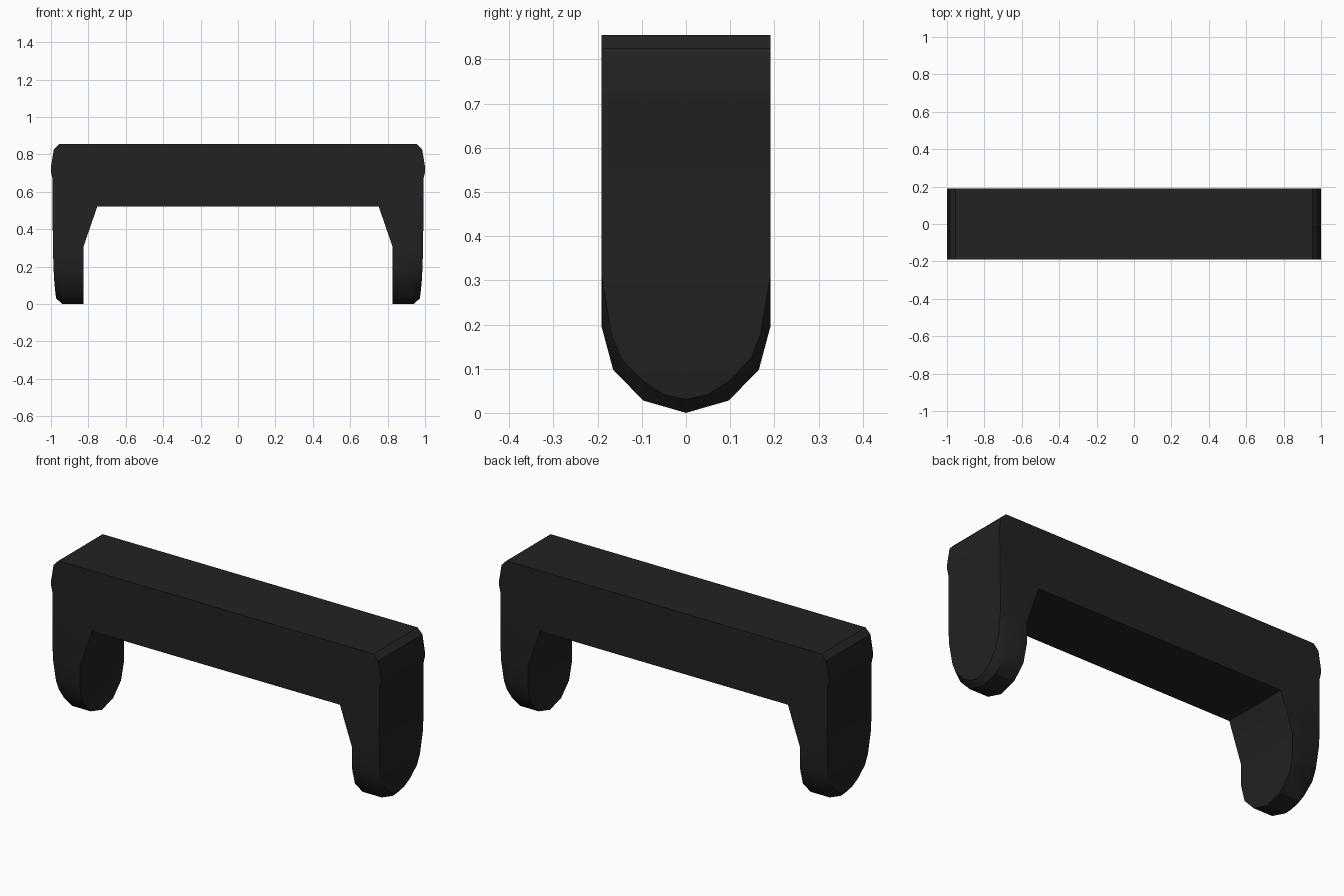
import bpy, bmesh

cube = bpy.data.objects.get("Cube")
if cube:
    bpy.data.objects.remove(cube, do_unlink=True)

DEPTH = 0.191      # half depth
INNER, RIM, SPLIT = 0.825, 0.94, 0.31

# Outer side and underside of one half, from top centre round to bottom centre (x, z)
outer = [(0, 0.855), (0.955, 0.855), (0.985, 0.825), (1.0, 0.735), (1.0, 0.705), (0.992, 0.67), (0.99, SPLIT)]
under = [(RIM, SPLIT), (INNER, SPLIT), (0.752, 0.522), (0, 0.522)]

# Rounded foot: outline of the thick rim, and of the slightly smaller outer face (y, z)
rim_half = [(DEPTH, SPLIT), (DEPTH, 0.195), (0.165, 0.098), (0.097, 0.028), (0.048, 0.014)]
face_half = [(DEPTH, SPLIT), (0.169, 0.18), (0.148, 0.125), (0.095, 0.07), (0.05, 0.042)]


def full_outline(half, bottom):
    return half + [(0, bottom)] + [(-y, z) for y, z in reversed(half)]


def face_x(z):
    # The outer face leans gently inward towards the foot
    t = (SPLIT - z) / SPLIT
    return 0.99 - 0.009 * t - 0.015 * t ** 4


bm = bmesh.new()


def add_face(points):
    bm.faces.new([bm.verts.new(p) for p in points])


def bridge(ring_a, ring_b):
    for i in range(len(ring_a) - 1):
        add_face([ring_a[i], ring_a[i + 1], ring_b[i + 1], ring_b[i]])


for side in (1, -1):
    # Crossbar and upper leg
    profile = outer + under
    front = [(side * x, -DEPTH, z) for x, z in profile]
    back = [(side * x, DEPTH, z) for x, z in profile]
    add_face(front)
    add_face(back)
    for strip in (slice(0, len(outer)), slice(len(outer) + 1, None)):
        bridge(front[strip], back[strip])

    # Rounded foot
    rim_line = full_outline(rim_half, 0)
    inner_ring = [(side * INNER, y, z) for y, z in rim_line]
    rim_ring = [(side * RIM, y, z) for y, z in rim_line]
    face_ring = [(side * face_x(z), y, z) for y, z in full_outline(face_half, 0.03)]
    add_face(inner_ring)
    bridge(inner_ring, rim_ring)
    bridge(rim_ring, face_ring)

    # Outer face of the foot, in level bands
    n = len(face_ring)
    for i in range(n // 2 - 1):
        add_face([face_ring[i], face_ring[i + 1], face_ring[n - 2 - i], face_ring[n - 1 - i]])
    add_face(face_ring[n // 2 - 1:n // 2 + 2])

bmesh.ops.remove_doubles(bm, verts=bm.verts[:], dist=0.0005)
bmesh.ops.recalc_face_normals(bm, faces=bm.faces[:])

mesh = bpy.data.meshes.new("bracket_handle")
bm.to_mesh(mesh)
bm.free()
handle = bpy.data.objects.new("bracket_handle", mesh)
bpy.context.collection.objects.link(handle)

# Black plastic
black = bpy.data.materials.new("black_plastic")
black.use_nodes = True
colour = (0.016, 0.016, 0.016, 1)
black.diffuse_color = colour
black.node_tree.nodes["Principled BSDF"].inputs["Base Color"].default_value = colour
mesh.materials.append(black)

bpy.ops.object.select_all(action='DESELECT')
handle.select_set(True)
bpy.context.view_layer.objects.active = handle
bpy.ops.object.shade_smooth_by_angle(angle=0.52)
